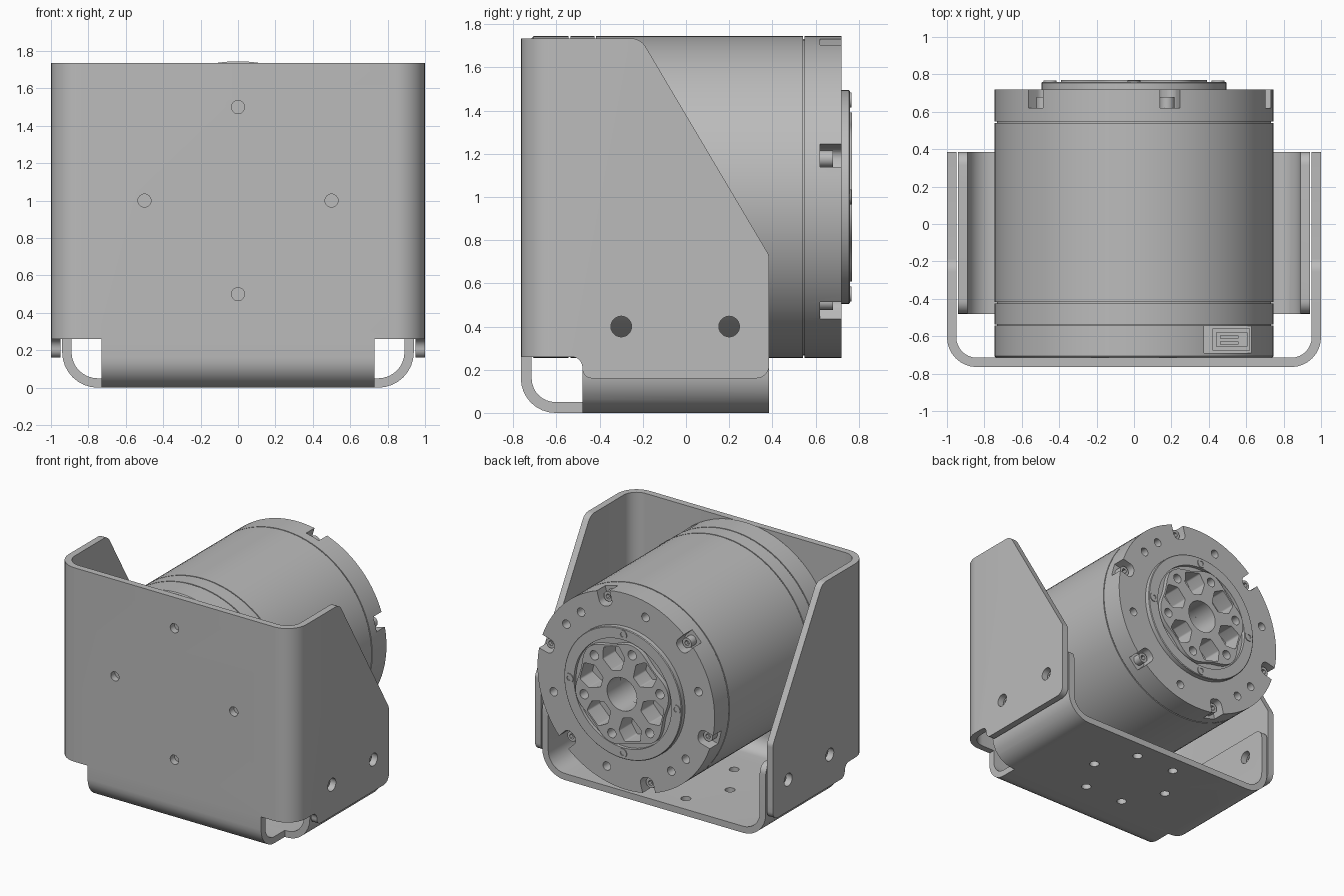
import bpy, bmesh, math
from mathutils import Vector

cube = bpy.data.objects.get("Cube")
if cube:
    bpy.data.objects.remove(cube, do_unlink=True)

grey = bpy.data.materials.new("machined grey")
grey.use_nodes = True
grey.diffuse_color = (0.5, 0.5, 0.5, 1)
grey.node_tree.nodes["Principled BSDF"].inputs["Base Color"].default_value = (0.5, 0.5, 0.5, 1)

AXIS_Z = 1.0      # height of the motor axis
PLACE = {"X": lambda a, b, t: (t, a, b),
         "Y": lambda a, b, t: (a, t, b),
         "Z": lambda a, b, t: (a, b, t)}


def finish(name, bm):
    bmesh.ops.recalc_face_normals(bm, faces=bm.faces)
    mesh = bpy.data.meshes.new(name)
    bm.to_mesh(mesh)
    bm.free()
    mesh.materials.append(grey)
    obj = bpy.data.objects.new(name, mesh)
    bpy.context.collection.objects.link(obj)
    return obj


def rounded(corners, steps=8):
    """Outline from (a, b, radius) corners; the radius may be left out."""
    out = []
    for i, c in enumerate(corners):
        p = Vector(c[:2])
        if len(c) < 3:
            out.append(p)
            continue
        u = (Vector(corners[i - 1][:2]) - p).normalized()
        v = (Vector(corners[(i + 1) % len(corners)][:2]) - p).normalized()
        half = u.angle(v) / 2
        centre = p + (u + v).normalized() * c[2] / math.sin(half)
        start = p + u * c[2] / math.tan(half) - centre
        end = p + v * c[2] / math.tan(half) - centre
        turn = start.angle_signed(end)
        for k in range(steps + 1):
            t = -turn * k / steps
            out.append(centre + Vector((start.x * math.cos(t) - start.y * math.sin(t),
                                        start.x * math.sin(t) + start.y * math.cos(t))))
    return out


def prism(name, outline, axis, lo, hi):
    bm = bmesh.new()
    rings = [[bm.verts.new(PLACE[axis](p[0], p[1], t)) for p in outline] for t in (lo, hi)]
    n = len(outline)
    for ring in rings:
        bm.faces.new(ring)
    for i in range(n):
        j = (i + 1) % n
        bm.faces.new((rings[0][i], rings[0][j], rings[1][j], rings[1][i]))
    return finish(name, bm)


def circle(a, b, r, n=24):
    return [(a + r * math.cos(math.tau * i / n), b + r * math.sin(math.tau * i / n)) for i in range(n)]


def polar(r, deg):
    t = math.radians(deg)
    return r * math.cos(t), AXIS_Z + r * math.sin(t)


def rod(name, r, deg, radius, lo, hi, n=24):
    """Cylinder parallel to the motor axis."""
    return prism(name, circle(*polar(r, deg), radius, n), "Y", lo, hi)


def box(name, x0, x1, y0, y1, z0, z1):
    return prism(name, [(x0, y0), (x1, y0), (x1, y1), (x0, y1)], "Z", z0, z1)


def combine(obj, others, op="DIFFERENCE"):
    bpy.context.view_layer.objects.active = obj
    for other in others:
        mod = obj.modifiers.new("combine", "BOOLEAN")
        mod.operation, mod.solver, mod.object = op, "EXACT", other
        bpy.ops.object.modifier_apply(modifier=mod.name)
        bpy.data.objects.remove(other, do_unlink=True)


def lathe(name, profile, steps=96):
    """Closed solid of revolution about the motor axis from (radius, y) points."""
    bm = bmesh.new()
    verts = [bm.verts.new((r, y, AXIS_Z)) for r, y in profile]
    edges = [bm.edges.new((verts[i], verts[(i + 1) % len(verts)])) for i in range(len(verts))]
    bmesh.ops.spin(bm, geom=verts + edges, cent=(0, 0, AXIS_Z), axis=(0, 1, 0),
                   angle=math.tau, steps=steps)
    bmesh.ops.remove_doubles(bm, verts=bm.verts, dist=0.0002)
    bmesh.ops.dissolve_degenerate(bm, edges=bm.edges, dist=0.0001)
    return finish(name, bm)


def channel(half, base, top, bend, t=0.05):
    """Bent sheet U profile of thickness t."""
    i = half - t
    return rounded([(-half, top), (-half, base, bend), (half, base, bend), (half, top),
                    (i, top), (i, base + t, bend - t), (-i, base + t, bend - t), (-i, top)])


BACK, FRONT = 0.385, -0.765

# Bracket: front and side walls, trimmed to the side outline
bracket = prism("bracket", channel(1, FRONT, BACK, 0.16), "Z", 0.1, 1.8)
side = rounded([(-0.9, 0.26), (-0.48, 0.26, 0.05), (-0.48, 0.16, 0.045), (BACK, 0.16, 0.06),
                (BACK, 0.73, 0.06), (-0.21, 1.735, 0.08), (-0.9, 1.735)])
combine(bracket, [prism("side_trim", side, "X", -1.2, 1.2)], "INTERSECT")

# Bracket: front bend into the base, and base with inner side flanges
bend = rounded([(FRONT, 0.27), (FRONT, 0, 0.16), (-0.4, 0), (-0.4, 0.05),
                (FRONT + 0.05, 0.05, 0.11), (FRONT + 0.05, 0.27)])
base = prism("base", channel(0.94, 0, 0.56, 0.19), "Y", -0.48, BACK)
flange = rounded([(-0.6, -0.1), (0.5, -0.1), (BACK, 0.1), (BACK, 0.56, 0.07),
                  (-0.48, 0.56, 0.07), (-0.48, 0)])
combine(base, [prism("flange_trim", flange, "X", -1.2, 1.2)], "INTERSECT")
combine(bracket, [prism("front_bend", bend, "X", -0.73, 0.73), base], "UNION")

# Bracket: mounting holes in front, sides and base
holes = [rod("hole", 0.5, 90 * k, 0.035, -0.9, -0.6) for k in range(4)]
holes += [prism("hole", circle(y, 0.4, 0.048), "X", -1.2, 1.2) for y in (-0.3, 0.2)]
for k in range(6):
    a = math.radians(60 * k)
    holes.append(prism("hole", circle(0.335 * math.cos(a), -0.05 + 0.335 * math.sin(a), 0.035),
                       "Z", -0.1, 0.1))
combine(bracket, holes)

# Motor housing with seam grooves and a hollow end
R = 0.745
profile = [(0, -0.715), (R - 0.008, -0.715), (R, -0.707)]
for y in (-0.54, -0.42, 0.545):
    profile += [(R, y - 0.004), (R - 0.012, y - 0.004), (R - 0.012, y + 0.004), (R, y + 0.004)]
profile += [(R, 0.72), (0.43, 0.72), (0.43, 0.6), (0.13, 0.6), (0.13, 0.2), (0, 0.2)]
motor = lathe("motor_housing", profile)

# Rim notches, face holes and connector pocket
cuts = []
for k in range(6):
    a = 15 + 60 * k
    c, s = math.cos(math.radians(a)), math.sin(math.radians(a))
    slot = rounded([(0.63, -0.055, 0.045), (0.8, -0.055), (0.8, 0.055), (0.63, 0.055, 0.045)])
    cuts.append(prism("notch", [(u * c - v * s, AXIS_Z + u * s + v * c) for u, v in slot],
                      "Y", 0.62, 0.75))
for a in (37, 53, 105, 165, 217, 233, 285, 345):
    cuts.append(rod("hole", 0.63, a, 0.032, 0.6, 0.75))
cuts.append(box("pocket", 0.375, 0.635, -0.69, -0.545, 1.4, 1.8))
combine(motor, cuts)

# Rim screws with hex sockets
for k in range(6):
    screw = rod("rim_screw_%d" % (k + 1), 0.685, 15 + 60 * k, 0.038, 0.61, 0.68)
    combine(screw, [rod("socket", 0.685, 15 + 60 * k, 0.02, 0.65, 0.7, 6)])

# Connector socket with pins
socket = box("connector_socket", 0.42, 0.62, -0.675, -0.56, 1.38, 1.46)
combine(socket, [box("opening", 0.44, 0.605, -0.655, -0.58, 1.41, 1.5)])
for i, y in enumerate((-0.635, -0.605)):
    box("connector_pin_%d" % (i + 1), 0.46, 0.56, y - 0.008, y + 0.008, 1.4, 1.45)

# Output ring and its four small screws
ring = lathe("output_ring", [(0.41, 0.61), (0.425, 0.61), (0.425, 0.715), (0.495, 0.715),
                             (0.495, 0.755), (0.49, 0.76), (0.41, 0.76)])
for k in range(4):
    screw = rod("ring_screw_%d" % (k + 1), 0.45, 90 * k, 0.035, 0.74, 0.766)
    combine(screw, [rod("socket", 0.45, 90 * k, 0.018, 0.752, 0.8, 6)])

# Output hub: scalloped plate on a disc, with bore, pockets and bolt holes
scallop = [polar(0.38 + 0.02 * math.cos(math.radians(6 * (a - 45))), a) for a in range(0, 360, 3)]
hub = prism("output_hub", scallop, "Y", 0.7, 0.77)
combine(hub, [rod("hub_disc", 0, 0, 0.415, 0.605, 0.735, 96)], "UNION")
cuts = [rod("bore", 0, 0, 0.125, 0.5, 0.9, 48)]
for k in range(6):
    a = 15 + 60 * k
    pocket = [polar(r, a + d) + (0.018,) for r, d in
              ((0.18, -13), (0.28, -20), (0.355, -11), (0.355, 11), (0.28, 20), (0.18, 13))]
    cuts.append(prism("pocket", rounded(pocket, 4), "Y", 0.62, 0.9))
    cuts.append(rod("hole", 0.33, a + 30, 0.035, 0.66, 0.9))
combine(hub, cuts)

# Smooth the curved faces, keep the edges crisp
bpy.ops.object.select_all(action="DESELECT")
for obj in bpy.context.scene.objects:
    if obj.type == "MESH":
        obj.select_set(True)
        bpy.context.view_layer.objects.active = obj
bpy.ops.object.shade_smooth_by_angle(angle=math.radians(28))
